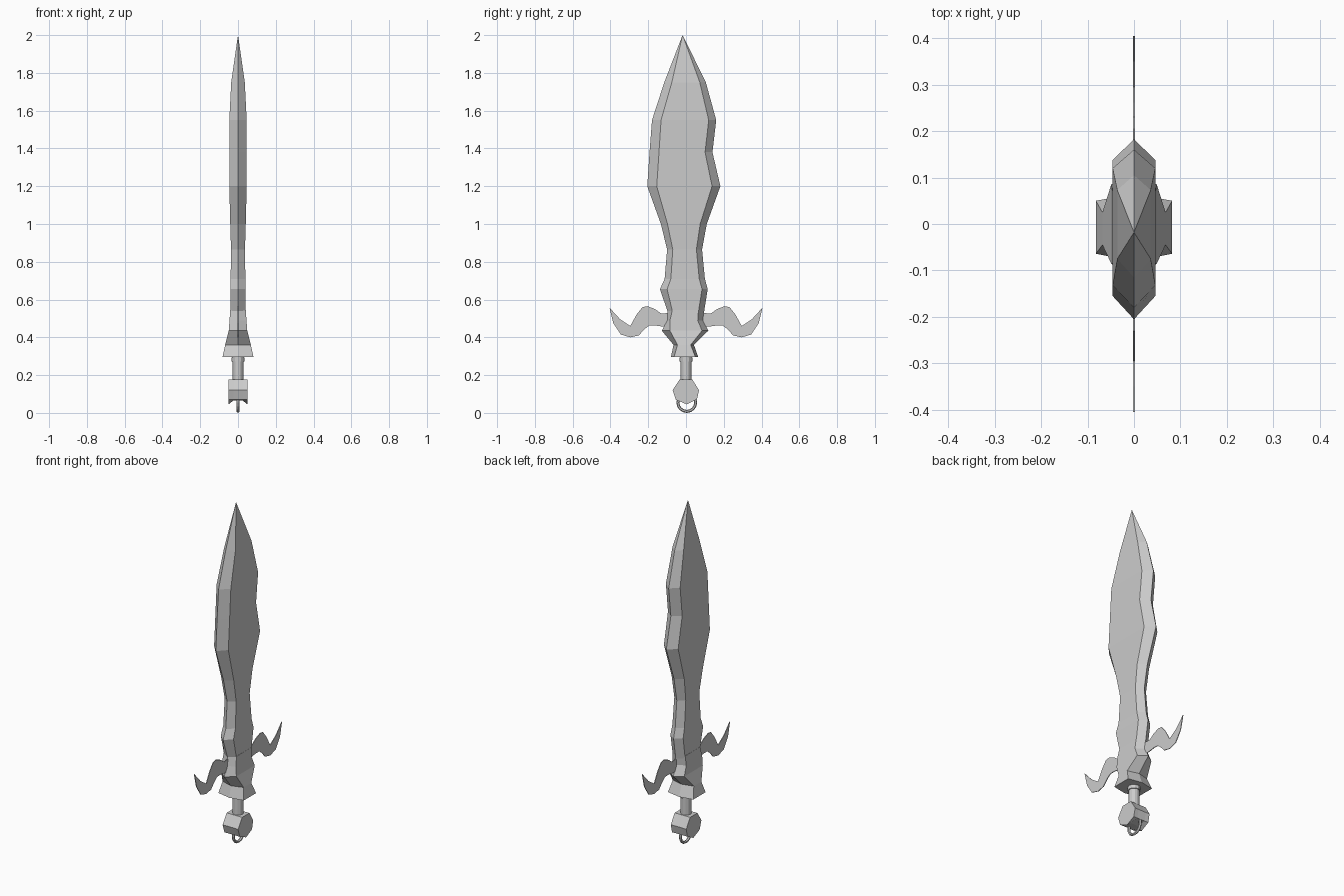
import bpy, bmesh
from math import radians

if "Cube" in bpy.data.objects:
    bpy.data.objects.remove(bpy.data.objects["Cube"])


def finish(name, bm):
    bmesh.ops.remove_doubles(bm, verts=bm.verts, dist=1e-5)
    bmesh.ops.recalc_face_normals(bm, faces=bm.faces)
    mesh = bpy.data.meshes.new(name)
    bm.to_mesh(mesh)
    bm.free()
    obj = bpy.data.objects.new(name, mesh)
    bpy.context.collection.objects.link(obj)
    return obj


def loft(name, rings):
    """Skin closed rings of equal length and cap both ends."""
    bm = bmesh.new()
    vs = [[bm.verts.new(p) for p in ring] for ring in rings]
    n = len(vs[0])
    for a, b in zip(vs, vs[1:]):
        for i in range(n):
            j = (i + 1) % n
            bm.faces.new((a[i], a[j], b[j], b[i]))
    bm.faces.new(vs[0])
    bm.faces.new(vs[-1])
    return finish(name, bm)


def hex_ring(z, back, face_back, face_front, front, h):
    """Bevelled blade section: sharp edges at x = 0, flat faces at x = +-h."""
    return [(0, back, z), (h, face_back, z), (h, face_front, z),
            (0, front, z), (-h, face_front, z), (-h, face_back, z)]


# Blade: z, edge, face border, face border, edge, half thickness
blade = [(.53, -.095, -.07, .065, .095, .040),
         (.655, -.138, -.10, .085, .115, .041),
         (.71, -.113, -.08, .07, .10, .039),
         (.865, -.10, -.07, .055, .085, .037),
         (1.0, -.133, -.098, .075, .11, .041),
         (1.2, -.205, -.155, .138, .182, .046),
         (1.38, -.193, -.143, .101, .14, .046),
         (1.55, -.18, -.132, .12, .16, .046),
         (1.75, -.115, -.075, .073, .105, .036)]
tip = [(0, -.018, 2.0)] * 6
rings = [hex_ring(*r) for r in blade]
bm = bmesh.new()
loft("blade", rings + [[(x * .002, -.018 + y * .002, 2.0) for x, y, _ in rings[-1]]])
bm.free()

# Flared collar that joins blade and grip
collar = [(.295, -.08, -.064, .050, .065, .082),
          (.36, -.066, -.045, .025, .042, .068),
          (.435, -.128, -.085, .085, .118, .049),
          (.49, -.10, -.085, .062, .09, .045),
          (.545, -.097, -.072, .066, .097, .041)]
loft("collar", [hex_ring(*r) for r in collar])

# Curved guard horns: thin flat plates, upper and lower outline pairs
upper = [(.04, .535), (.13, .525), (.165, .55), (.205, .565), (.23, .56), (.262, .52), (.295, .46), (.35, .497), (.405, .557)]
lower = [(.04, .45), (.13, .458), (.165, .463), (.195, .462), (.22, .443), (.25, .41), (.295, .40), (.345, .415), (.385, .475)]
for side, name in ((1, "guard_horn_right"), (-1, "guard_horn_left")):
    bm = bmesh.new()
    u = [bm.verts.new((0, side * y, z)) for y, z in upper]
    l = [bm.verts.new((0, side * y, z)) for y, z in lower]
    for i in range(len(u) - 1):
        bm.faces.new((u[i], u[i + 1], l[i + 1], l[i]))
    horn = finish(name, bm)
    mod = horn.modifiers.new("thickness", "SOLIDIFY")
    mod.thickness = .004
    mod.offset = 0


# Grip and its top band
def cylinder(name, r, z0, z1):
    bpy.ops.mesh.primitive_cylinder_add(vertices=12, radius=r, depth=z1 - z0,
                                        location=(0, 0, (z0 + z1) / 2))
    bpy.context.object.name = name


cylinder("grip", .029, .16, .30)
cylinder("grip_band", .034, .272, .293)

# Pommel: seven-sided block with a groove beneath
outline = [(-.034, .176), (.034, .176), (.069, .12), (.058, .072),
           (.004, .045), (-.054, .07), (-.071, .12)]
slices = [(-.05, 0), (-.025, .02), (.025, .02), (.05, 0)]
loft("pommel", [[(x, y * (1 - lift), z + (lift if z < .06 else 0))
                 for y, z in outline] for x, lift in slices])

# Hanging ring
bpy.ops.mesh.primitive_torus_add(major_segments=16, minor_segments=6, major_radius=.047,
                                 minor_radius=.008, location=(0, .004, .055),
                                 rotation=(0, radians(90), 0))
bpy.context.object.name = "pommel_ring"
